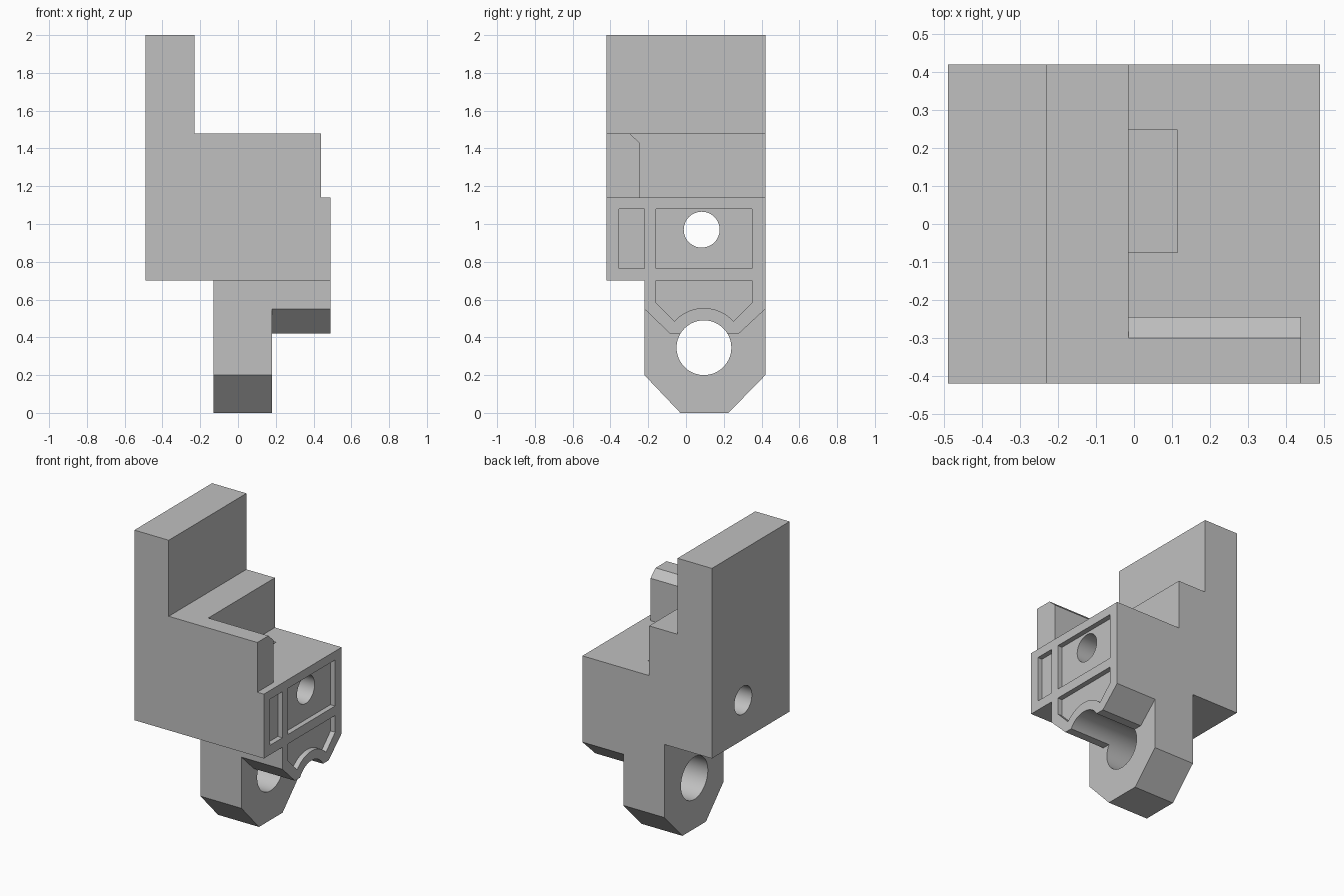
import bpy, bmesh, math

cube = bpy.data.objects.get("Cube")
if cube:
    bpy.data.objects.remove(cube, do_unlink=True)

grey = bpy.data.materials.new("plain grey")
grey.use_nodes = True
colour = (0.53, 0.53, 0.53, 1)
grey.diffuse_color = colour
grey.node_tree.nodes["Principled BSDF"].inputs["Base Color"].default_value = colour


def prism(name, outline, axis, start, end):
    """Extrude a closed outline: (y, z) along x, or (x, z) along y."""
    bm = bmesh.new()
    place = (lambda p: (start, p[0], p[1])) if axis == "x" else (lambda p: (p[0], start, p[1]))
    face = bm.faces.new([bm.verts.new(place(p)) for p in outline])
    new = bmesh.ops.extrude_face_region(bm, geom=[face])["geom"]
    length = end - start
    shift = (length, 0, 0) if axis == "x" else (0, length, 0)
    bmesh.ops.translate(bm, vec=shift, verts=[v for v in new if isinstance(v, bmesh.types.BMVert)])
    bmesh.ops.recalc_face_normals(bm, faces=bm.faces)
    mesh = bpy.data.meshes.new(name)
    bm.to_mesh(mesh)
    bm.free()
    mesh.materials.append(grey)
    obj = bpy.data.objects.new(name, mesh)
    bpy.context.collection.objects.link(obj)
    return obj


def rect(a0, a1, z0, z1):
    return [(a0, z0), (a1, z0), (a1, z1), (a0, z1)]


def arc(cy, cz, r, a0, a1, n):
    angles = [math.radians(a0 + (a1 - a0) * i / n) for i in range(n + 1)]
    return [(cy + r * math.cos(a), cz + r * math.sin(a)) for a in angles]


def circle(cy, cz, r):
    return arc(cy, cz, r, 0, 360, 64)[:-1]


def combine(target, part, operation):
    part.hide_render = True
    mod = target.modifiers.new(part.name, "BOOLEAN")
    mod.operation, mod.solver, mod.object = operation, "EXACT", part
    bpy.context.view_layer.objects.active = target
    bpy.ops.object.modifier_apply(modifier=mod.name)
    bpy.data.objects.remove(part, do_unlink=True)


# Stepped main block
body = prism("bracket_body", [(-.49, .70), (.49, .70), (.49, 1.14), (-.015, 1.14),
                              (-.015, 1.48), (-.23, 1.48), (-.23, 2), (-.49, 2)],
             "y", -.42, .42)

# Front wall, hinge lug and overhanging lip
lip = [(-.22, .75), (-.22, .55), (-.085, .42), (.28, .42), (.42, .55), (.42, .75)]
lug = [(-.22, .75), (-.22, .20), (-.03, 0), (.225, 0), (.42, .20), (.42, .75)]
wall = [(-.42, 1.10), (-.245, 1.10), (-.245, 1.43), (-.30, 1.48), (-.42, 1.48)]
for part in (prism("front_wall", wall, "x", -.06, .44),
             prism("hinge_lug", lug, "x", -.13, .18),
             prism("overhang_lip", lip, "x", .10, .49)):
    combine(body, part, "UNION")

# Through holes, nut slot and shallow side recesses
pivot = (.095, .345)
arched = [(-.16, .70), (-.16, .585)] + arc(*pivot, .21, 138, 42, 20) + [(.35, .585), (.35, .70)]
depth = .455
for cutter in (prism("pivot_hole", circle(*pivot, .145), "x", -.6, .6),
               prism("bolt_hole", circle(.083, .97, .095), "x", -.6, .6),
               prism("nut_slot", rect(-.015, .115, .80, 1.2), "y", -.075, .247),
               prism("narrow_recess", rect(-.355, -.22, .765, 1.08), "x", depth, .6),
               prism("wide_recess", rect(-.16, .35, .765, 1.08), "x", depth, .6),
               prism("arched_recess", arched, "x", depth, .6)):
    combine(body, cutter, "DIFFERENCE")

# Merge leftover flat seams and smooth the bores only
bm = bmesh.new()
bm.from_mesh(body.data)
bmesh.ops.remove_doubles(bm, verts=bm.verts, dist=.0001)
bmesh.ops.dissolve_limit(bm, angle_limit=.01, verts=bm.verts, edges=bm.edges)
bm.to_mesh(body.data)
bm.free()
for obj in bpy.context.selected_objects:
    obj.select_set(False)
body.select_set(True)
bpy.context.view_layer.objects.active = body
bpy.ops.object.shade_smooth_by_angle(angle=math.radians(25))
